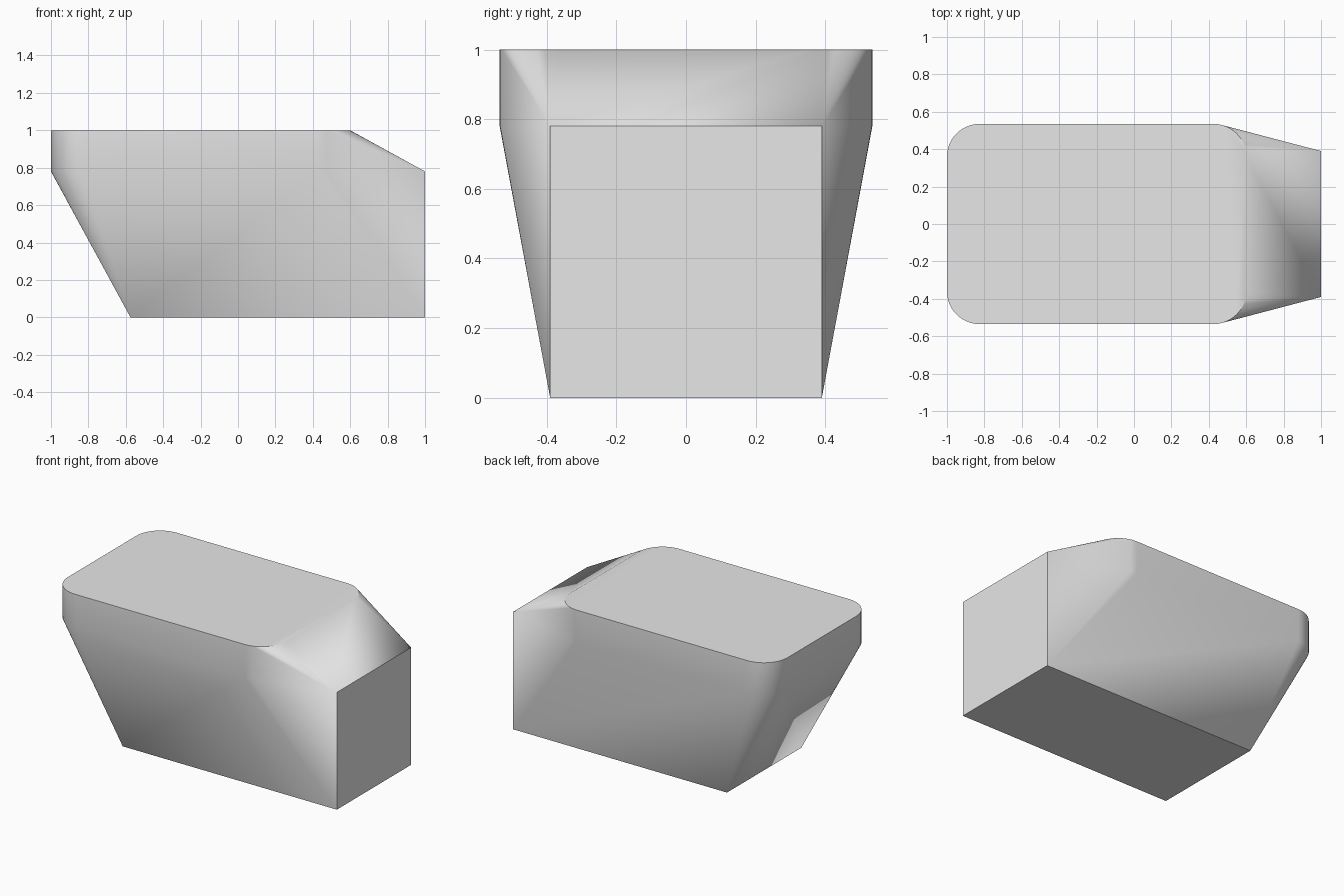
import bpy
import bmesh
from math import cos, sin, pi, radians

if "Cube" in bpy.data.objects:
    bpy.data.objects.remove(bpy.data.objects["Cube"], do_unlink=True)

# Upper slab and lower block dimensions
X_MIN, X_MAX, HALF_Y, RADIUS = -1.0, 0.6, 0.535, 0.175
SHOULDER, TOP = 0.78, 1.0
BASE_X, BASE_Y = (-0.575, 1.0), 0.39
STEPS = 12


def rounded_outline():
    """Outline of the slab with four rounded corners."""
    corners = [(X_MAX - RADIUS, HALF_Y - RADIUS), (X_MIN + RADIUS, HALF_Y - RADIUS),
               (X_MIN + RADIUS, RADIUS - HALF_Y), (X_MAX - RADIUS, RADIUS - HALF_Y)]
    for quarter, (cx, cy) in enumerate(corners):
        for i in range(STEPS + 1):
            a = (quarter + i / STEPS) * pi / 2
            yield cx + RADIUS * cos(a), cy + RADIUS * sin(a)


# One solid skin wrapped around the rounded slab and the offset block
bm = bmesh.new()
for x, y in rounded_outline():
    for z in (SHOULDER, TOP):
        bm.verts.new((x, y, z))
for x in BASE_X:
    for y in (-BASE_Y, BASE_Y):
        for z in (0, SHOULDER):
            bm.verts.new((x, y, z))

hull = bmesh.ops.convex_hull(bm, input=bm.verts[:])
spare = {v for v in hull["geom_interior"] + hull["geom_unused"]
         if isinstance(v, bmesh.types.BMVert)}
bmesh.ops.delete(bm, geom=list(spare), context='VERTS')
bmesh.ops.dissolve_limit(bm, angle_limit=radians(0.2), verts=bm.verts[:], edges=bm.edges[:])
bmesh.ops.recalc_face_normals(bm, faces=bm.faces[:])

mesh = bpy.data.meshes.new("tapered_block")
bm.to_mesh(mesh)
bm.free()
block = bpy.data.objects.new("tapered_block", mesh)
bpy.context.collection.objects.link(block)

# Plain grey finish
grey = bpy.data.materials.new("light_grey")
grey.use_nodes = True
grey.diffuse_color = (0.8, 0.8, 0.8, 1)
grey.node_tree.nodes["Principled BSDF"].inputs["Base Color"].default_value = (0.8, 0.8, 0.8, 1)
mesh.materials.append(grey)

# Soft shading with crisp main edges
bpy.ops.object.select_all(action='DESELECT')
block.select_set(True)
bpy.context.view_layer.objects.active = block
bpy.ops.object.shade_smooth_by_angle(angle=radians(30))
